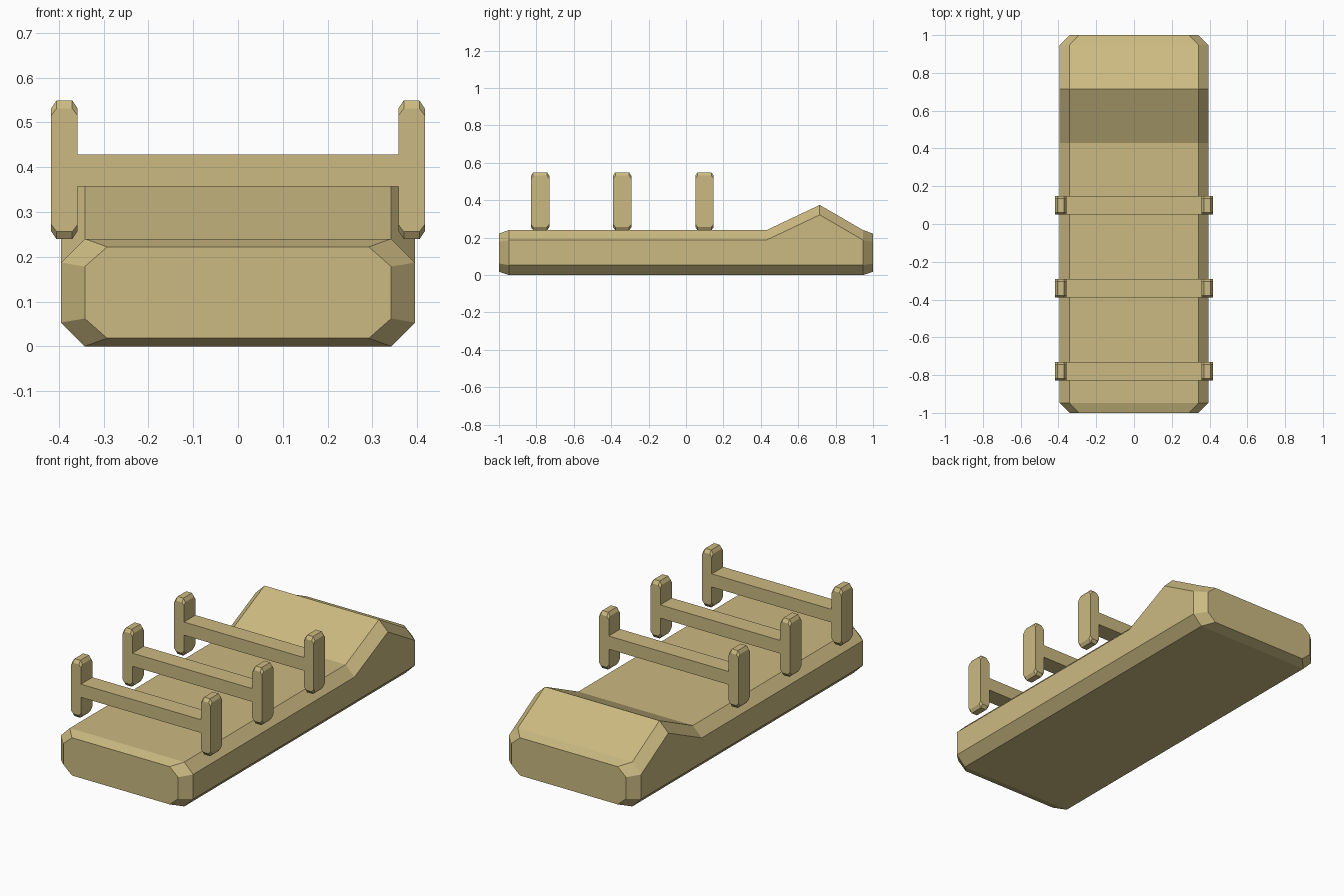
import bpy, bmesh

if "Cube" in bpy.data.objects:
    bpy.data.objects.remove(bpy.data.objects["Cube"])

mat = bpy.data.materials.new("tan")
mat.diffuse_color = (0.60, 0.49, 0.22, 1)
mat.use_nodes = True
mat.node_tree.nodes["Principled BSDF"].inputs["Base Color"].default_value = mat.diffuse_color


def octagon(x0, x1, z0, z1, cx, cz):
    """Rectangle in XZ with cut corners."""
    return [(x0 + cx, z0), (x1 - cx, z0), (x1, z0 + cz), (x1, z1 - cz),
            (x1 - cx, z1), (x0 + cx, z1), (x0, z1 - cz), (x0, z0 + cz)]


def loft(name, sections):
    """Skin a list of (y, outline) sections and cap both ends."""
    bm = bmesh.new()
    rings = [[bm.verts.new((x, y, z)) for x, z in pts] for y, pts in sections]
    n = len(rings[0])
    for a, b in zip(rings, rings[1:]):
        for i in range(n):
            j = (i + 1) % n
            bm.faces.new((a[i], a[j], b[j], b[i]))
    bm.faces.new(rings[0])
    bm.faces.new(rings[-1][::-1])
    bmesh.ops.recalc_face_normals(bm, faces=bm.faces)
    mesh = bpy.data.meshes.new(name)
    bm.to_mesh(mesh)
    bm.free()
    mesh.materials.append(mat)
    obj = bpy.data.objects.new(name, mesh)
    bpy.context.collection.objects.link(obj)
    return obj


# Base slab with chamfered ends and a raised ridge near the back
C = 0.053
end = octagon(-0.342, 0.342, 0.018, 0.222, 0.05, 0.044)


def full(top):
    return octagon(-0.395, 0.395, 0, top, C, C)


loft("base", [(-1, end), (-0.947, full(0.24)), (0.43, full(0.24)),
              (0.715, full(0.375)), (0.947, full(0.24)), (1, end)])

# Three frames: two chamfered posts joined by a flush crossbar
HALF, CUT = 0.049, 0.012
for k, yc in enumerate((-0.78, -0.341, 0.099), 1):
    for side, x0, x1 in (("left", -0.417, -0.358), ("right", 0.358, 0.417)):
        tip = octagon(x0, x1, 0.256, 0.531, CUT, 0.016)
        mid = octagon(x0, x1, 0.239, 0.549, CUT, 0.018)
        loft(f"{side}_post_{k}", [(yc - HALF, tip), (yc - HALF + CUT, mid),
                                  (yc + HALF - CUT, mid), (yc + HALF, tip)])
    bar = [(-0.358, 0.357), (0.358, 0.357), (0.358, 0.428), (-0.358, 0.428)]
    loft(f"crossbar_{k}", [(yc - HALF, bar), (yc + HALF, bar)])
